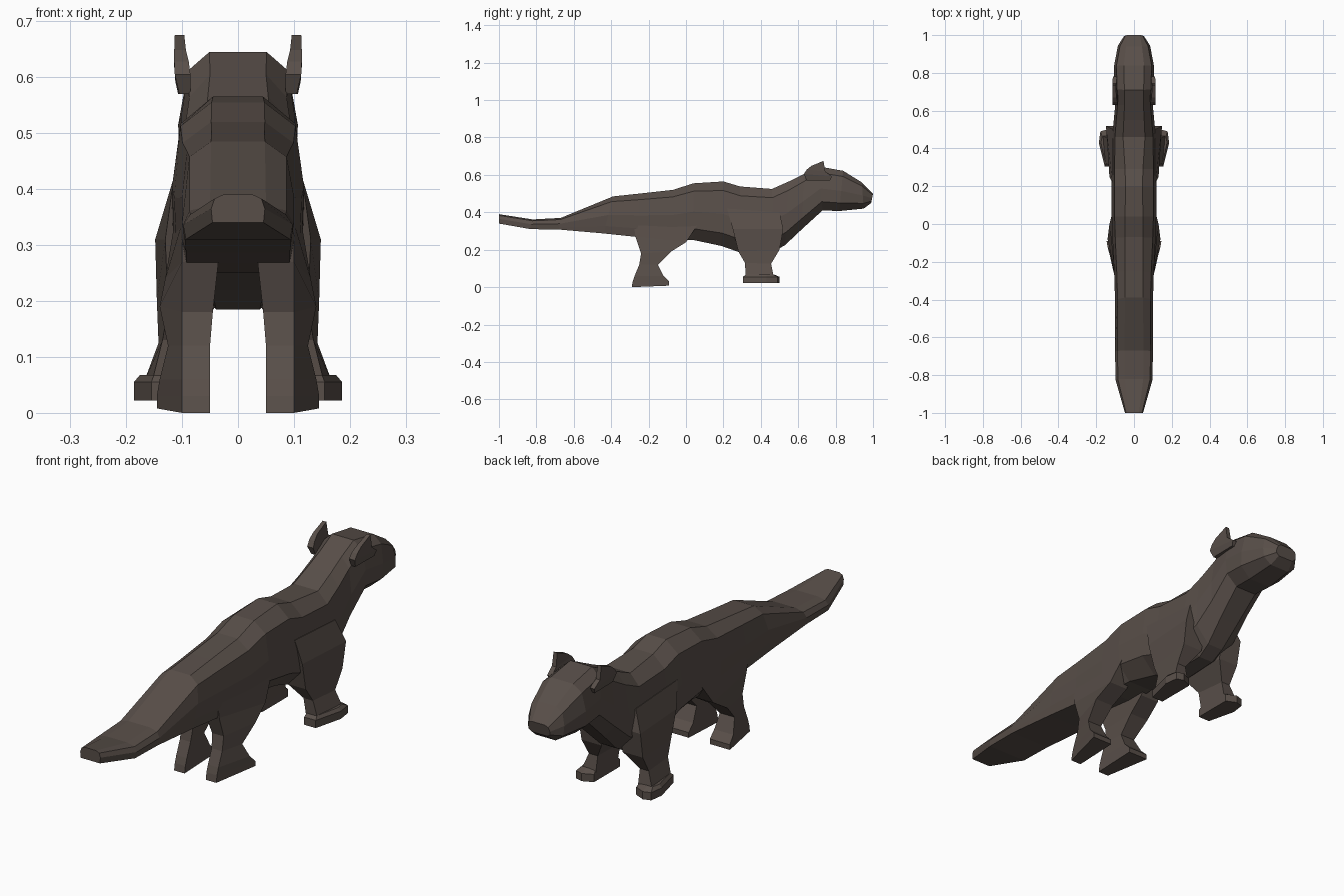
import bpy
import bmesh

cube = bpy.data.objects.get("Cube")
if cube:
    bpy.data.objects.remove(cube, do_unlink=True)

fur = bpy.data.materials.new("dark_brown_fur")
fur.use_nodes = True
colour = (0.098, 0.077, 0.066, 1)
fur.diffuse_color = colour
bsdf = fur.node_tree.nodes["Principled BSDF"]
bsdf.inputs["Base Color"].default_value = colour
bsdf.inputs["Roughness"].default_value = 0.9


def loft(name, rings, mirrored=False):
    """Skin a list of equal-length point rings and cap both ends."""
    bm = bmesh.new()
    loops = [[bm.verts.new(p) for p in ring] for ring in rings]
    n = len(loops[0])
    for a, b in zip(loops, loops[1:]):
        for i in range(n):
            j = (i + 1) % n
            bm.faces.new((a[i], a[j], b[j], b[i]))
    bm.faces.new(loops[0])
    bm.faces.new(loops[-1])
    bmesh.ops.recalc_face_normals(bm, faces=bm.faces)
    mesh = bpy.data.meshes.new(name)
    bm.to_mesh(mesh)
    bm.free()
    mesh.materials.append(fur)
    obj = bpy.data.objects.new(name, mesh)
    bpy.context.collection.objects.link(obj)
    if mirrored:
        obj.modifiers.new("Mirror", "MIRROR").use_mirror_merge = False
    return obj


def body_ring(top, bottom, width, top_share, bottom_share):
    """Ten-sided section between a top and a bottom point on the centre line."""
    half = [(top_share, 1), (0.87, 0.86), (1, 0.5), (0.97, 0.2), (bottom_share, 0)]

    def point(side, share, t):
        return (side * share * width,
                bottom[0] + (top[0] - bottom[0]) * t,
                bottom[1] + (top[1] - bottom[1]) * t)
    return ([point(1, s, t) for s, t in half]
            + [point(-1, s, t) for s, t in reversed(half)])


def leg_ring(back, front, back_x, front_x):
    """Four-sided section: (y, z) of rear and front edges with their x ranges."""
    return [(back_x[0], *back), (back_x[1], *back),
            (front_x[1], *front), (front_x[0], *front)]


# Tail, trunk, neck and head as one skin
loft("body", [body_ring(*r) for r in [
    ((-1.0, .39), (-1.0, .34), .048, .55, .95),
    ((-.82, .362), (-.83, .31), .098, .5, .95),
    ((-.67, .37), (-.68, .308), .1, .5, .95),
    ((-.39, .485), (-.44, .287), .1, .48, .93),
    ((-.25, .5), (-.26, .268), .105, .45, .88),
    ((-.07, .52), (-.08, .25), .114, .42, .6),
    ((.04, .555), (.04, .252), .118, .4, .5),
    ((.2, .565), (.19, .22), .118, .38, .4),
    ((.29, .538), (.29, .185), .118, .4, .33),
    ((.46, .525), (.47, .19), .116, .5, .3),
    ((.55, .565), (.53, .225), .108, .5, .35),
    ((.63, .605), (.62, .31), .1, .5, .45),
    ((.71, .645), (.73, .41), .102, .5, .5),
    ((.84, .622), (.82, .407), .107, .5, .5),
    ((.94, .56), (.95, .42), .085, .5, .55),
    ((1.0, .5), (.99, .45), .052, .6, .7),
]])

# Hind legs, from thigh to sole
loft("hind_legs", [leg_ring(*r) for r in [
    ((-.28, .34), (.06, .33), (.03, .1), (.04, .115)),
    ((-.27, .27), (.0, .24), (.035, .1), (.04, .13)),
    ((-.24, .18), (-.08, .19), (.045, .1), (.05, .14)),
    ((-.25, .12), (-.15, .12), (.05, .1), (.055, .125)),
    ((-.275, .06), (-.12, .06), (.05, .1), (.05, .14)),
    ((-.285, .03), (-.09, .03), (.05, .1), (.05, .145)),
    ((-.29, 0), (-.09, .008), (.05, .1), (.05, .145)),
]], mirrored=True)

# Forelegs, from shoulder to ankle
loft("forelegs", [leg_ring(*r) for r in [
    ((.22, .42), (.5, .4), (.05, .115), (.05, .112)),
    ((.25, .31), (.52, .31), (.04, .13), (.04, .148)),
    ((.28, .19), (.5, .2), (.04, .125), (.05, .145)),
    ((.315, .13), (.455, .125), (.09, .135), (.1, .142)),
    ((.32, .05), (.47, .05), (.1, .155), (.1, .17)),
]], mirrored=True)

# Forefeet, wider toward the toes
paw = [(.1, .305), (.155, .305), (.186, .43), (.178, .49), (.145, .5), (.1, .48)]
paw_top = [(.102, .32), (.15, .32), (.175, .43), (.168, .465), (.145, .47), (.104, .46)]
loft("forefeet", [
    [(x, y, .022) for x, y in paw],
    [(x, y, .055) for x, y in paw],
    [(x, y, .068) for x, y in paw_top],
], mirrored=True)

# Ears, leaning slightly outward
loft("ears", [leg_ring(*r) for r in [
    ((.645, .57), (.77, .57), (.085, .105), (.085, .107)),
    ((.63, .605), (.78, .592), (.085, .113), (.09, .112)),
    ((.645, .628), (.745, .618), (.088, .114), (.094, .114)),
    ((.67, .648), (.735, .675), (.093, .114), (.096, .113)),
]], mirrored=True)
